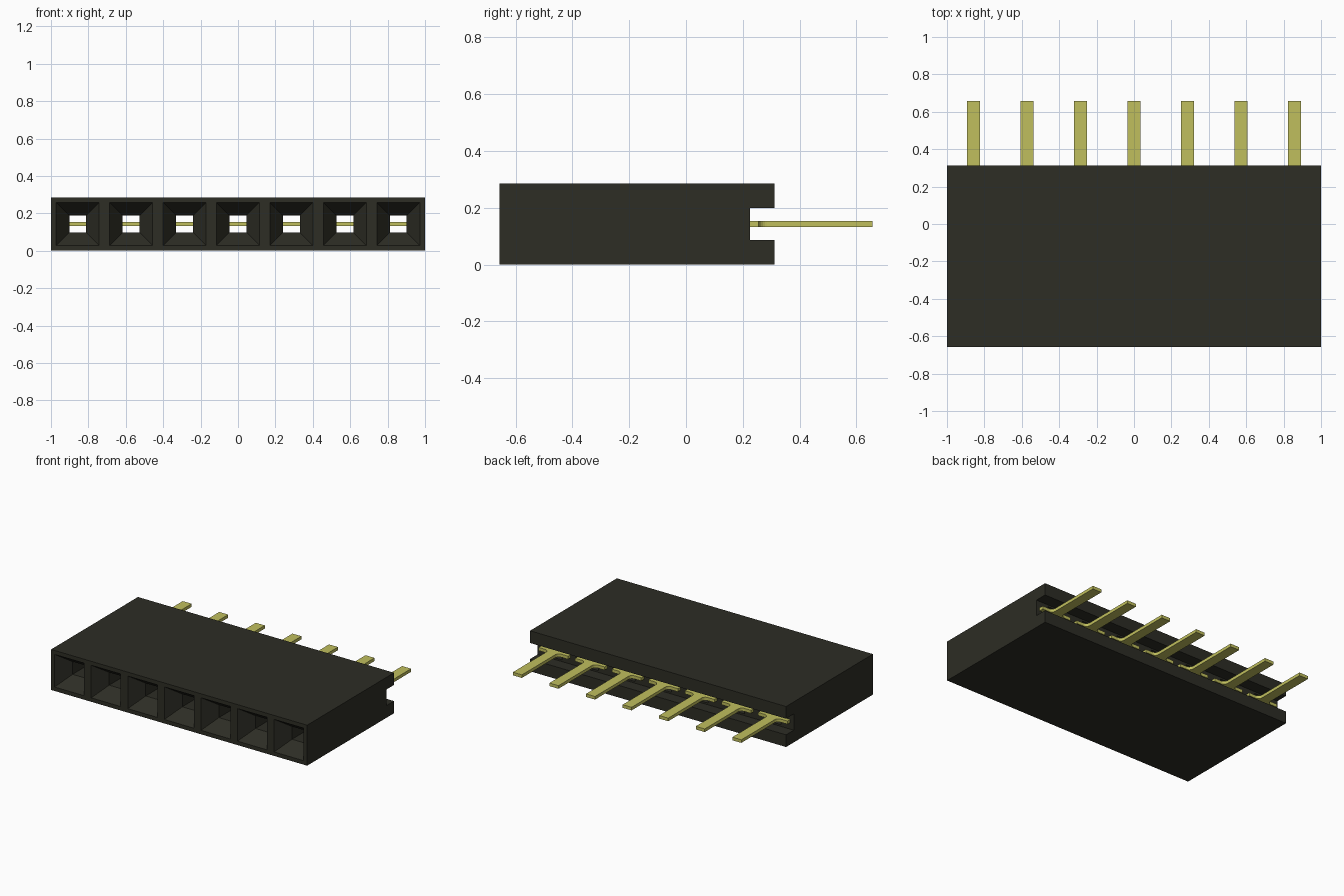
import bpy
import bmesh
import math

cube = bpy.data.objects.get("Cube")
if cube:
    bpy.data.objects.remove(cube, do_unlink=True)

COUNT = 7
PITCH = 2 / COUNT
HEIGHT = 0.286
MID = HEIGHT / 2
FRONT, BACK, SLOT, TIP = -0.657, 0.312, 0.226, 0.657


def material(name, color):
    mat = bpy.data.materials.new(name)
    mat.use_nodes = True
    mat.diffuse_color = (*color, 1)
    mat.node_tree.nodes["Principled BSDF"].inputs["Base Color"].default_value = (*color, 1)
    return mat


def to_object(name, bm, mat):
    bmesh.ops.recalc_face_normals(bm, faces=bm.faces)
    mesh = bpy.data.meshes.new(name)
    bm.to_mesh(mesh)
    bm.free()
    mesh.materials.append(mat)
    obj = bpy.data.objects.new(name, mesh)
    bpy.context.collection.objects.link(obj)
    return obj


def prism(bm, points, offset):
    """Extrude a closed outline by an offset vector."""
    face = bm.faces.new([bm.verts.new(p) for p in points])
    new = bmesh.ops.extrude_face_region(bm, geom=[face])["geom"]
    verts = [v for v in new if isinstance(v, bmesh.types.BMVert)]
    bmesh.ops.translate(bm, verts=verts, vec=offset)


black = material("black plastic", (0.026, 0.026, 0.018))
gold = material("pale gold metal", (0.53, 0.52, 0.11))
centers = [(i - (COUNT - 1) / 2) * PITCH for i in range(COUNT)]

# Housing: side profile with a groove along the back
bm = bmesh.new()
low, high = MID - 0.057, MID + 0.057
profile = [(FRONT, 0), (BACK, 0), (BACK, low), (SLOT, low),
           (SLOT, high), (BACK, high), (BACK, HEIGHT), (FRONT, HEIGHT)]
prism(bm, [(-1, y, z) for y, z in profile], (2, 0, 0))
housing = to_object("housing", bm, black)

# Sockets: square funnels leading into straight through holes
bm = bmesh.new()
for cx in centers:
    rings = []
    for y, h in ((FRONT - 0.05, 0.115), (FRONT, 0.115), (FRONT + 0.1, 0.045), (SLOT + 0.03, 0.045)):
        rings.append([bm.verts.new((cx + sx * h, y, MID + sz * h))
                      for sx, sz in ((-1, -1), (1, -1), (1, 1), (-1, 1))])
    for a, b in zip(rings, rings[1:]):
        for k in range(4):
            n = (k + 1) % 4
            bm.faces.new((a[k], a[n], b[n], b[k]))
    bm.faces.new(rings[0])
    bm.faces.new(rings[-1])
cutter = to_object("socket_cutter", bm, black)
cutter.hide_render = True
cut = housing.modifiers.new("sockets", "BOOLEAN")
cut.object = cutter
cut.operation = "DIFFERENCE"
cut.solver = "EXACT"
bpy.context.view_layer.objects.active = housing
bpy.ops.object.modifier_apply(modifier=cut.name)
bpy.data.objects.remove(cutter, do_unlink=True)

# Pins: flat blades with a filleted crossbar seated in the groove
PIN, BAR, THICK, FILLET = 0.035, 0.115, 0.022, 0.03
shoulder = SLOT + 0.03
for i, cx in enumerate(centers):
    half = [(BAR, SLOT), (BAR, shoulder)]
    for k in range(7):
        a = math.radians(15 * k)
        half.append((PIN + FILLET * (1 - math.sin(a)), shoulder + FILLET * (1 - math.cos(a))))
    half.append((PIN, TIP))
    outline = half + [(-x, y) for x, y in reversed(half)]
    bm = bmesh.new()
    prism(bm, [(cx + x, y, MID - THICK / 2) for x, y in outline], (0, 0, THICK))
    to_object(f"pin_{i + 1}", bm, gold)
